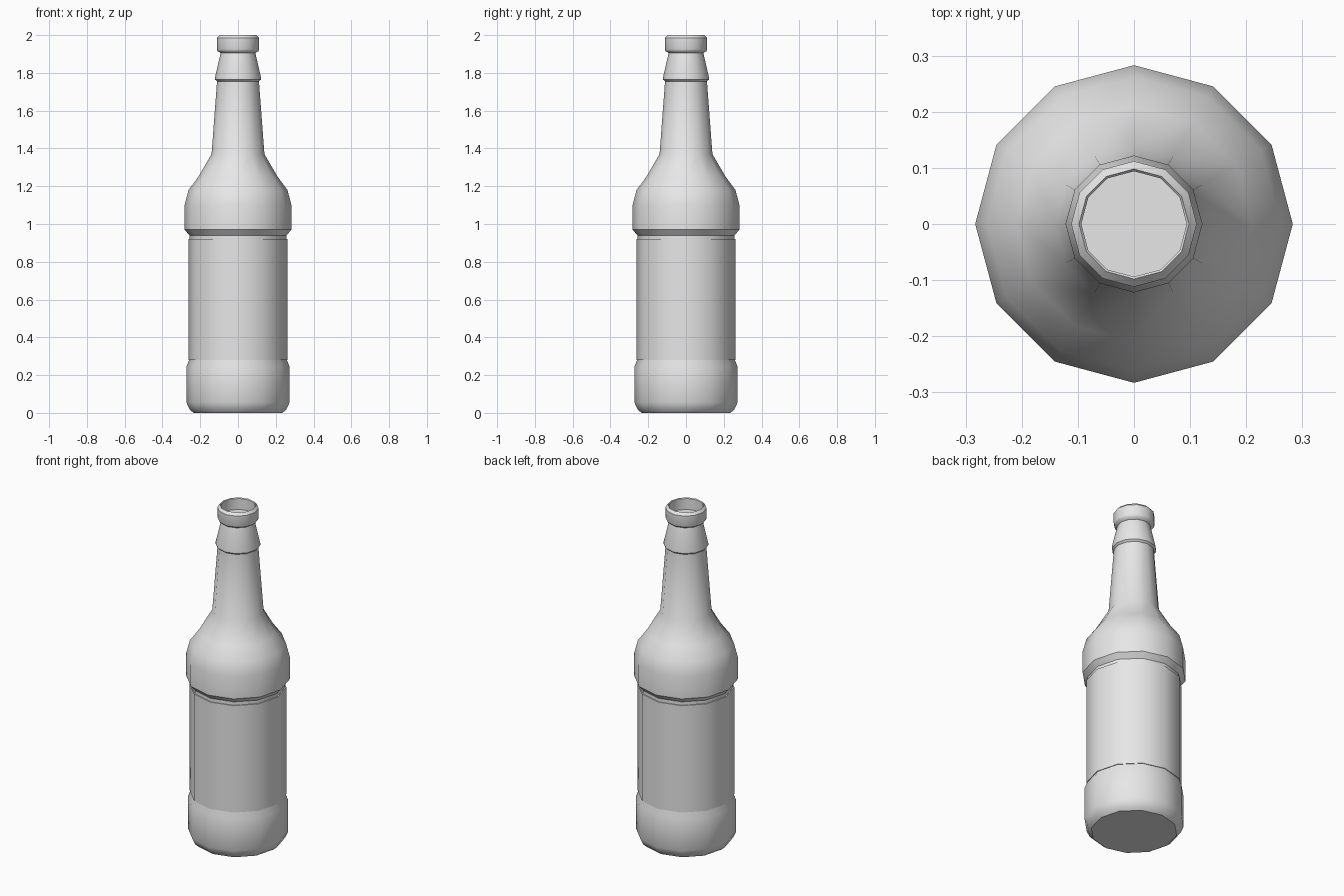
import bpy, bmesh, math

if "Cube" in bpy.data.objects:
    bpy.data.objects.remove(bpy.data.objects["Cube"])

SIDES = 12

grey = bpy.data.materials.new("light_grey")
grey.diffuse_color = (0.8, 0.8, 0.8, 1)
grey.use_nodes = True
grey.node_tree.nodes["Principled BSDF"].inputs["Base Color"].default_value = grey.diffuse_color


def lathe(name, profile, closed=False):
    """Revolve (radius, z) points around z; radius 0 makes a pole."""
    bm = bmesh.new()
    rings = []
    for r, z in profile:
        if r == 0:
            rings.append([bm.verts.new((0, 0, z))] * SIDES)
        else:
            rings.append([bm.verts.new((r * math.cos(2 * math.pi * i / SIDES),
                                        r * math.sin(2 * math.pi * i / SIDES), z))
                          for i in range(SIDES)])
    pairs = list(zip(rings, rings[1:]))
    if closed:
        pairs.append((rings[-1], rings[0]))
    for a, b in pairs:
        for i in range(SIDES):
            j = (i + 1) % SIDES
            bm.faces.new(list(dict.fromkeys((a[i], a[j], b[j], b[i]))))
    bmesh.ops.recalc_face_normals(bm, faces=bm.faces)
    mesh = bpy.data.meshes.new(name)
    bm.to_mesh(mesh)
    bm.free()
    mesh.materials.append(grey)
    obj = bpy.data.objects.new(name, mesh)
    bpy.context.collection.objects.link(obj)
    bpy.ops.object.select_all(action='DESELECT')
    obj.select_set(True)
    bpy.context.view_layer.objects.active = obj
    bpy.ops.object.shade_smooth_by_angle(angle=math.radians(36))
    return obj


# Bottle glass: base, waist, shoulder, neck, collar, lip and shallow mouth
lathe("bottle_glass", [
    (0, 0), (0.235, 0), (0.256, 0.018), (0.273, 0.055),
    (0.273, 0.245), (0.257, 0.285),
    (0.257, 0.94), (0.283, 0.97),
    (0.283, 1.10), (0.262, 1.18), (0.21, 1.25), (0.14, 1.37),
    (0.111, 1.755), (0.122, 1.765),
    (0.122, 1.775), (0.092, 1.905), (0.108, 1.915),
    (0.112, 1.925), (0.112, 1.985), (0.098, 2.0),
    (0.094, 1.995), (0.094, 1.93), (0, 1.93),
])

# Paper label wrapped around the body
lathe("body_label", [(0.263, 0.28), (0.263, 0.92), (0.257, 0.92), (0.257, 0.28)],
      closed=True)
